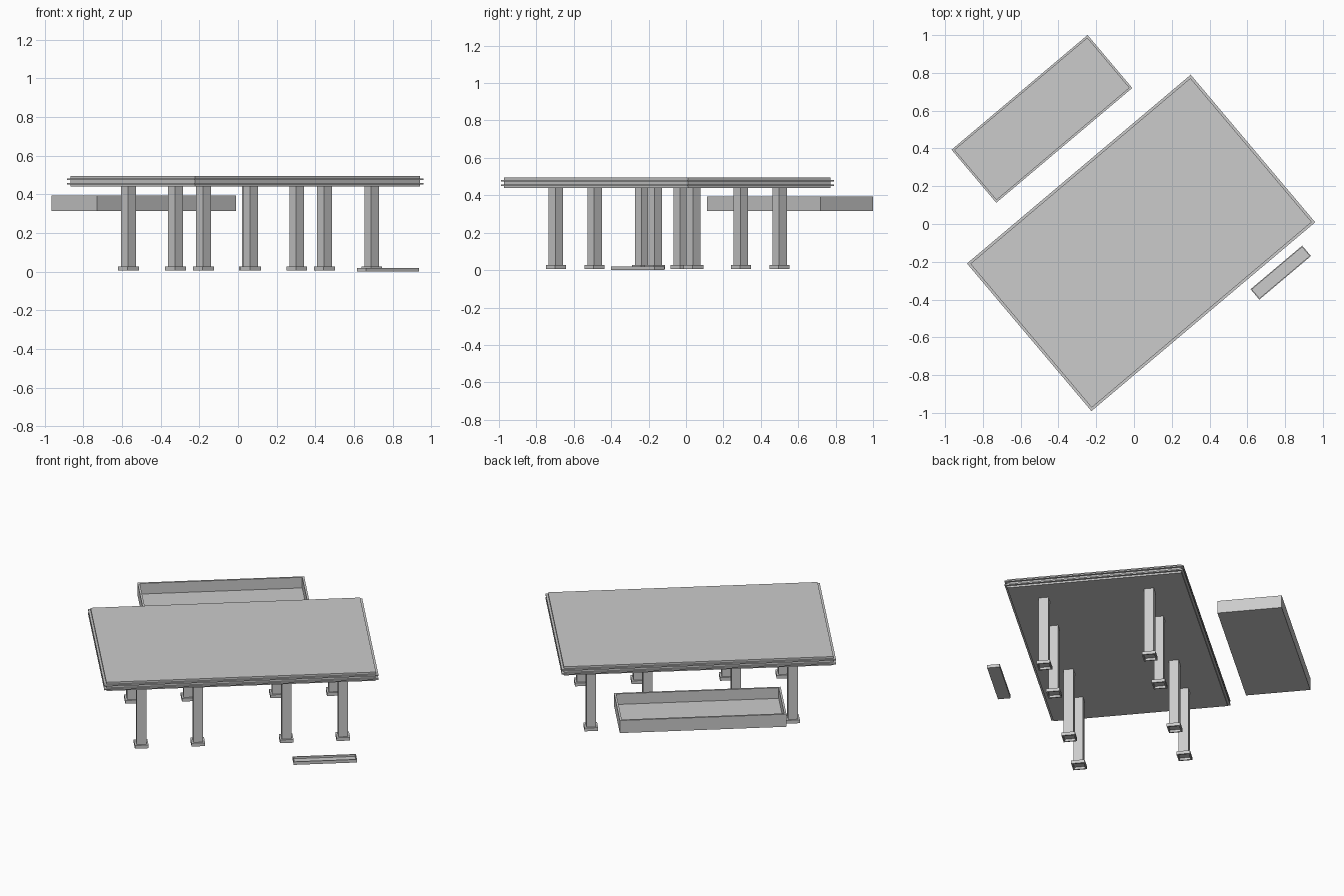
import bpy, bmesh
from math import radians
from mathutils import Matrix

if "Cube" in bpy.data.objects:
    bpy.data.objects.remove(bpy.data.objects["Cube"])

ANGLE = radians(40.15)


def frame(cx, cy):
    # local frame: x along the long side, turned about z
    return Matrix.Translation((cx, cy, 0)) @ Matrix.Rotation(ANGLE, 4, 'Z')


def build(name, bm, cx, cy):
    bmesh.ops.recalc_face_normals(bm, faces=bm.faces)
    mesh = bpy.data.meshes.new(name)
    bm.to_mesh(mesh)
    bm.free()
    obj = bpy.data.objects.new(name, mesh)
    obj.matrix_world = frame(cx, cy)
    bpy.context.collection.objects.link(obj)
    return obj


def add_box(bm, u, v, length, width, z0, z1):
    m = Matrix.Translation((u, v, (z0 + z1) / 2)) @ Matrix.Diagonal((length, width, z1 - z0, 1))
    return bmesh.ops.create_cube(bm, size=1, matrix=m)['verts']


def add_tray(bm, u, v, length, width, z0, z1, wall, floor, up=True):
    # box with one recessed face: inset, then push the inner face in
    verts = add_box(bm, u, v, length, width, z0, z1)
    faces = {f for vert in verts for f in vert.link_faces}
    pick = max if up else min
    face = pick(faces, key=lambda f: f.calc_center_median().z)
    bmesh.ops.inset_region(bm, faces=[face], thickness=wall)
    inner = bmesh.ops.extrude_face_region(bm, geom=[face])
    moved = [g for g in inner['geom'] if isinstance(g, bmesh.types.BMVert)]
    if face.is_valid:
        bmesh.ops.delete(bm, geom=[face], context='FACES_ONLY')
    depth = (z1 - z0) - floor
    bmesh.ops.translate(bm, verts=moved, vec=(0, 0, -depth if up else depth))


# Table top: core slab with two thin projecting edge bands
L, W = 1.55, 1.022
bm = bmesh.new()
add_box(bm, 0, 0, L - 0.026, W - 0.026, 0.440, 0.494)
build("table_top", bm, 0.0375, -0.10)
for name, z in (("upper_edge_band", 0.478), ("lower_edge_band", 0.455)):
    bm = bmesh.new()
    add_box(bm, 0, 0, L, W, z - 0.004, z + 0.004)
    build(name, bm, 0.0375, -0.10)

# Eight legs in two rows, each with a hollow foot
legs, feet = bmesh.new(), bmesh.new()
for u in (-0.57, -0.25, 0.25, 0.57):
    for v in (-0.301, 0.301):
        add_box(legs, u, v, 0.055, 0.055, 0.022, 0.441)
        add_tray(feet, u, v, 0.077, 0.077, 0.007, 0.027, 0.011, 0.006, up=False)
build("legs", legs, 0.0625, -0.0975)
build("feet", feet, 0.0625, -0.0975)

# Open drawer tray behind the table
bm = bmesh.new()
add_tray(bm, 0, 0, 0.942, 0.367, 0.315, 0.393, 0.017, 0.012)
build("drawer_tray", bm, -0.4875, 0.5565)

# Small shallow tray on the ground in front
bm = bmesh.new()
add_tray(bm, 0, 0, 0.358, 0.072, 0.0, 0.019, 0.008, 0.007)
build("small_tray", bm, 0.777, -0.2575)
